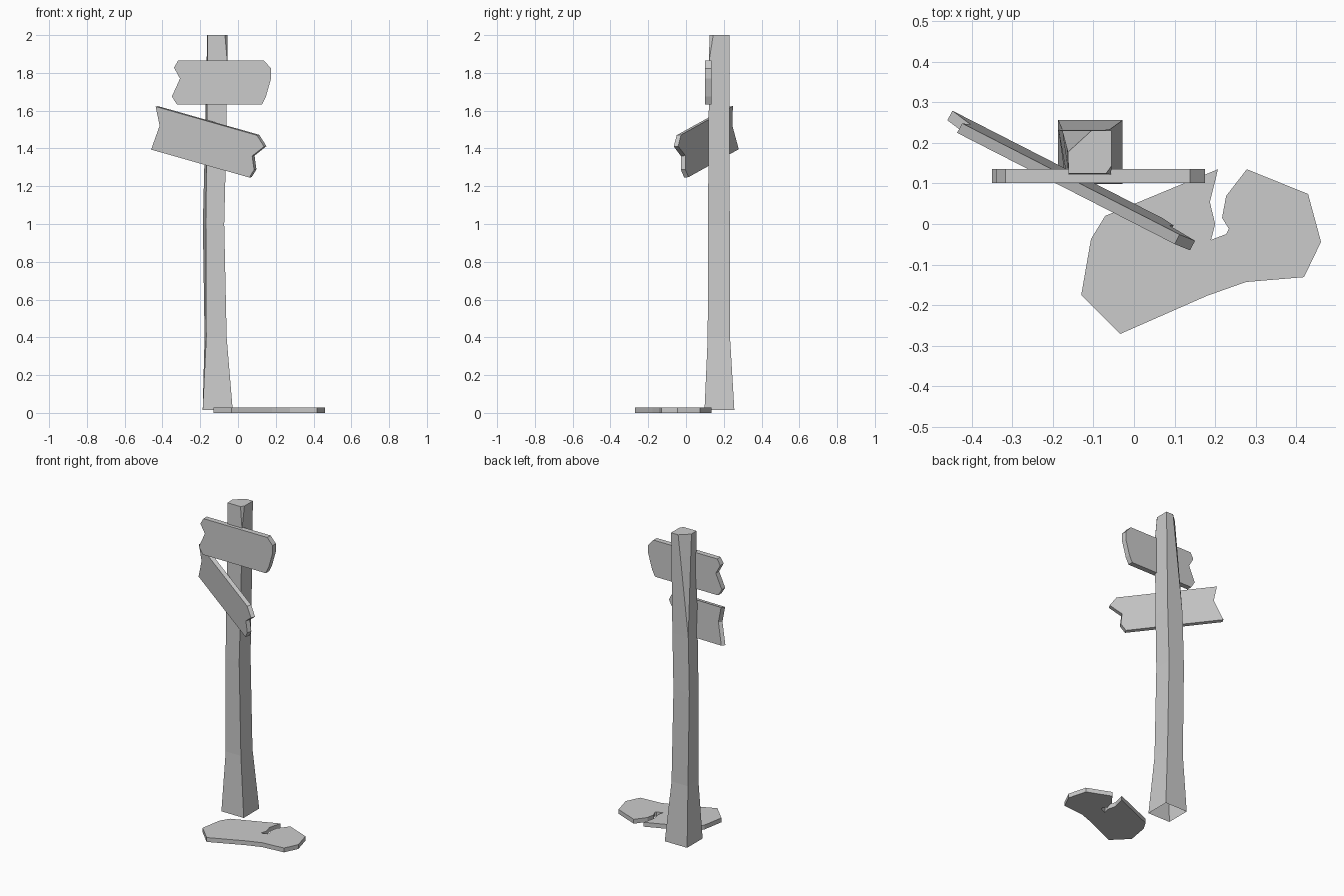
import bpy, bmesh
from mathutils import Vector

if "Cube" in bpy.data.objects:
    bpy.data.objects.remove(bpy.data.objects["Cube"])


def finish(name, bm):
    bmesh.ops.recalc_face_normals(bm, faces=bm.faces[:])
    mesh = bpy.data.meshes.new(name)
    bm.to_mesh(mesh)
    bm.free()
    ob = bpy.data.objects.new(name, mesh)
    bpy.context.collection.objects.link(ob)
    return ob


def plate(name, points, thickness):
    """Flat outline in 3D, extruded by a thickness vector."""
    bm = bmesh.new()
    face = bm.faces.new([bm.verts.new(p) for p in points])
    ext = bmesh.ops.extrude_face_region(bm, geom=[face], use_keep_orig=True)
    verts = [g for g in ext["geom"] if isinstance(g, bmesh.types.BMVert)]
    bmesh.ops.translate(bm, vec=Vector(thickness), verts=verts)
    return finish(name, bm)


# Post: rings of z, x0 front, x0 back, x1, y0, y1, rear-left cut (x, y), front-right cut
rings = [
    (0.015, -0.187, -0.187, -0.028, 0.098, 0.256, 0, 0, 0),
    (0.40, -0.168, -0.177, -0.060, 0.115, 0.233, 0, 0, 0),
    (1.00, -0.170, -0.186, -0.073, 0.116, 0.232, 0, 0, 0),
    (1.36, -0.166, -0.177, -0.064, 0.119, 0.230, 0, 0, 0),
    (1.86, -0.161, -0.166, -0.057, 0.122, 0.230, 0.045, 0.041, 0),
    (2.00, -0.161, -0.163, -0.055, 0.124, 0.230, 0.058, 0.053, 0.020),
]
bm = bmesh.new()
loops = []
for z, xf, xb, x1, y0, y1, cx, cy, f in rings:
    ring = [(xf, y0), (x1 - f * 0.7, y0), (x1, y0 + f),
            (x1, y1), (xb + cx, y1), (xb, y1 - cy)]
    loops.append([bm.verts.new((x, y, z)) for x, y in ring])
for a, b in zip(loops, loops[1:]):
    for i in range(6):
        j = (i + 1) % 6
        bm.faces.new((a[i], a[j], b[j], b[i]))
bm.faces.new(loops[-1])
bmesh.ops.remove_doubles(bm, verts=bm.verts[:], dist=0.0005)
finish("post", bm)

# Upper sign board, facing straight forward
upper = [(-0.317, 1.865), (0.138, 1.865), (0.175, 1.823), (0.175, 1.77),
         (0.148, 1.675), (0.127, 1.632), (-0.323, 1.632), (-0.35, 1.675),
         (-0.307, 1.77), (-0.339, 1.828)]
plate("upper_sign_board", [(x, 0.101, z) for x, z in upper], (0, 0.034, 0))

# Lower sign board, turned sideways, tilted and leaning slightly forward
lower = [(-0.436, 1.622), (0.10, 1.47), (0.138, 1.41), (0.075, 1.36),
         (0.085, 1.287), (0.06, 1.246), (-0.46, 1.394), (-0.415, 1.52)]
plate("lower_sign_board",
      [(x, 0.008 - 0.534 * x - 0.08 * (z - 1.42), z) for x, z in lower],
      (0.0125, 0.0235, 0.002))

# Flat slab on the ground with a crack
slab = [(-.034, -.271), (-.13, -.175), (-.106, -.037), (-.071, .02),
        (.207, .135), (.187, .054), (.2, 0), (.19, -.039), (.227, -.025),
        (.234, -.012), (.217, .015), (.227, .069), (.278, .135),
        (.429, .074), (.461, -.044), (.419, -.131), (.276, -.143), (.18, -.177)]
plate("ground_slab", [(x, y, 0) for x, y in slab], (0, 0, 0.028))
